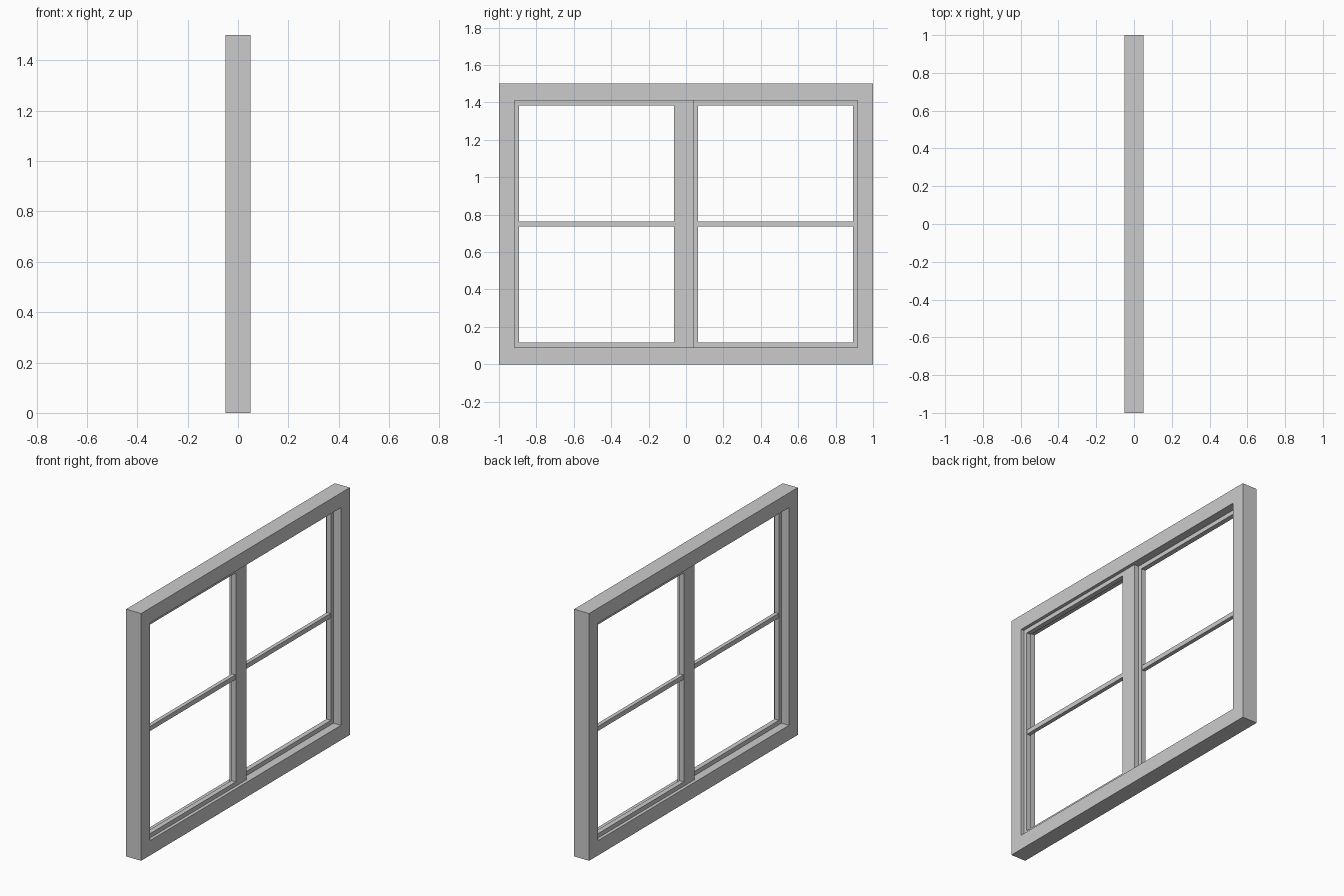
import bpy, bmesh

if "Cube" in bpy.data.objects:
    bpy.data.objects.remove(bpy.data.objects["Cube"])


def finish(name, bm):
    bmesh.ops.recalc_face_normals(bm, faces=bm.faces)
    mesh = bpy.data.meshes.new(name)
    bm.to_mesh(mesh)
    bm.free()
    obj = bpy.data.objects.new(name, mesh)
    bpy.context.collection.objects.link(obj)
    return obj


def box(name, x, y, z):
    """Box from (min, max) ranges on each axis."""
    bm = bmesh.new()
    bmesh.ops.create_cube(bm, size=1)
    for v in bm.verts:
        v.co = [r[0] if c < 0 else r[1] for c, r in zip(v.co, (x, y, z))]
    return finish(name, bm)


def ring(name, x, y, z, wy, wz):
    """Rectangular frame in the YZ plane with stile width wy and rail height wz."""
    bm = bmesh.new()
    loops = []
    for xx, inset in ((x[0], 0), (x[1], 0), (x[1], 1), (x[0], 1)):
        y0, y1 = y[0] + wy * inset, y[1] - wy * inset
        z0, z1 = z[0] + wz * inset, z[1] - wz * inset
        loops.append([bm.verts.new((xx, a, b))
                      for a, b in ((y0, z0), (y1, z0), (y1, z1), (y0, z1))])
    for i in range(4):
        a, b = loops[i], loops[(i + 1) % 4]
        for j in range(4):
            k = (j + 1) % 4
            bm.faces.new((a[j], a[k], b[k], b[j]))
    return finish(name, bm)


# Outer frame and central mullion
ring("outer_frame", (-0.05, 0.05), (-1, 1), (0, 1.5), 0.084, 0.09)
box("mullion", (-0.03, 0.03), (-0.04, 0.04), (0.09, 1.41))

# Two sashes on offset tracks, each with a horizontal glazing bar
for side, y, x in (("left", (-0.916, -0.04), (0.0, 0.03)),
                   ("right", (0.04, 0.916), (-0.03, 0.0))):
    ring(side + "_sash", x, y, (0.09, 1.41), 0.024, 0.026)
    box(side + "_glazing_bar", (x[0] + 0.003, x[1] - 0.003),
        (y[0] + 0.024, y[1] - 0.024), (0.736, 0.764))
